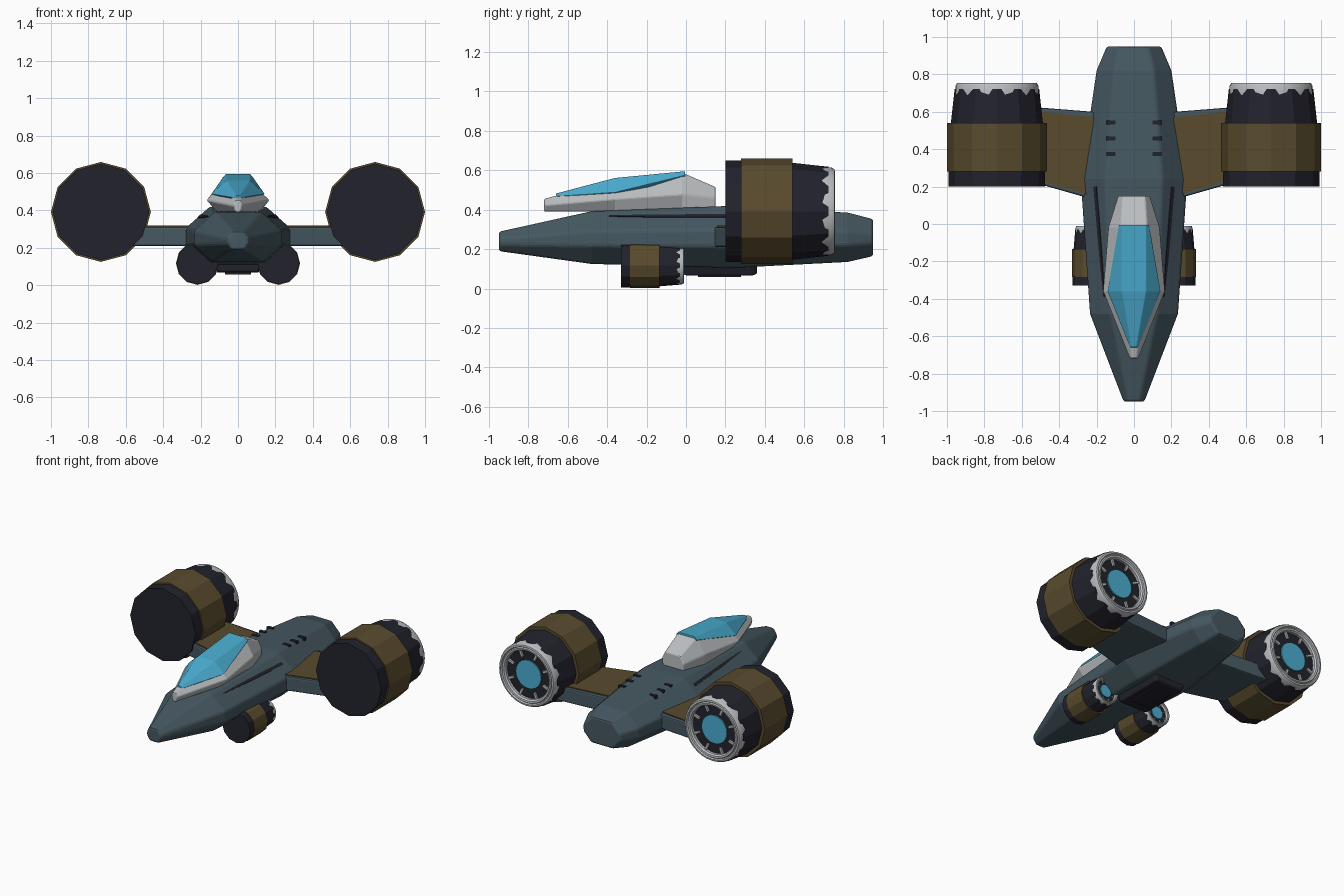
import bpy, bmesh, math

if "Cube" in bpy.data.objects:
    bpy.data.objects.remove(bpy.data.objects["Cube"])


def material(name, rgb):
    m = bpy.data.materials.new(name)
    m.diffuse_color = (*rgb, 1)
    m.use_nodes = True
    m.node_tree.nodes["Principled BSDF"].inputs["Base Color"].default_value = m.diffuse_color
    return m


SLATE = material("slate_paint", (0.061, 0.098, 0.12))
DARK = material("dark_metal", (0.016, 0.016, 0.026))
BROWN = material("bronze_brown", (0.10, 0.07, 0.027))
LIGHT = material("light_grey", (0.50, 0.52, 0.54))
BLUE = material("sky_blue_glass", (0.07, 0.42, 0.64))


def make(name, verts, faces, mat, bevel=0.0, smooth=False):
    bm = bmesh.new()
    vs = [bm.verts.new(v) for v in verts]
    for f in faces:
        bm.faces.new([vs[i] for i in f])
    bmesh.ops.recalc_face_normals(bm, faces=bm.faces)
    me = bpy.data.meshes.new(name)
    bm.to_mesh(me)
    bm.free()
    me.materials.append(mat)
    ob = bpy.data.objects.new(name, me)
    bpy.context.collection.objects.link(ob)
    if bevel:
        b = ob.modifiers.new("bevel", "BEVEL")
        b.width, b.segments, b.limit_method = bevel, 2, "ANGLE"
        b.angle_limit = math.radians(25)
    if smooth:
        bpy.context.view_layer.objects.active = ob
        ob.select_set(True)
        bpy.ops.object.shade_smooth_by_angle(angle=math.radians(35))
        ob.select_set(False)
    return ob


def bridge(rings, n, caps=True, loop=False):
    """Quads between consecutive rings of n vertices."""
    faces = []
    for r in range(rings if loop else rings - 1):
        a, b = r * n, ((r + 1) % rings) * n
        faces += [(a + i, a + (i + 1) % n, b + (i + 1) % n, b + i) for i in range(n)]
    if caps:
        faces += [tuple(range(n)), tuple(range((rings - 1) * n, rings * n))]
    return faces


def loft(name, sections, mat, bevel=0.0):
    """sections: (y, right half profile from top to bottom), mirrored in x."""
    verts = []
    for y, half in sections:
        verts += [(x, y, z) for x, z in half]
        verts += [(-x, y, z) for x, z in reversed(half)]
    return make(name, verts, bridge(len(sections), 2 * len(sections[0][1])), mat, bevel)


def prism(name, outline, z0, z1, mat, bevel=0.0):
    verts = [(x, y, z) for z in (z0, z1) for x, y in outline]
    return make(name, verts, bridge(2, len(outline)), mat, bevel)


# Fuselage: y, half width, bottom, top
HULL = [(-0.95, 0.055, 0.19, 0.288), (-0.48, 0.235, 0.125, 0.392),
        (0.24, 0.285, 0.105, 0.42), (0.82, 0.20, 0.135, 0.385),
        (0.95, 0.145, 0.165, 0.352)]


def octagon(w, b, t):
    h = t - b
    return [(w * 0.53, t), (w, b + h * 0.62), (w, b + h * 0.34), (w * 0.58, b)]


loft("fuselage", [(y, octagon(w, b, t)) for y, w, b, t in HULL], SLATE, 0.012)

# Canopy shell and glass
loft("canopy_shell", [
    (-0.72, [(0.014, 0.455), (0.022, 0.425), (0.012, 0.39)]),
    (-0.36, [(0.065, 0.55), (0.168, 0.455), (0.11, 0.39)]),
    (-0.02, [(0.07, 0.588), (0.138, 0.48), (0.13, 0.40)]),
    (0.15, [(0.06, 0.515), (0.085, 0.46), (0.08, 0.41)])], LIGHT, 0.008)
loft("canopy_glass", [
    (-0.66, [(0.012, 0.482), (0.022, 0.468), (0.012, 0.45)]),
    (-0.36, [(0.064, 0.561), (0.143, 0.488), (0.08, 0.46)]),
    (-0.005, [(0.065, 0.595), (0.082, 0.575), (0.06, 0.54)])], BLUE, 0.004)

# Belly hatch with raised panel
loft("belly_hatch", [
    (-0.02, [(0.13, 0.13), (0.10, 0.075)]),
    (0.0, [(0.13, 0.13), (0.11, 0.067)]),
    (0.34, [(0.13, 0.13), (0.11, 0.067)]),
    (0.36, [(0.13, 0.13), (0.10, 0.075)])], DARK, 0.006)
prism("belly_panel", [(-0.07, 0.06), (0.07, 0.06), (0.07, 0.28), (-0.07, 0.28)],
      0.058, 0.067, DARK)


def hull_point(y, z, out):
    """Point on the upper slanted side of the fuselage at y and z."""
    for (y0, *a), (y1, *b) in zip(HULL, HULL[1:]):
        if y0 <= y <= y1:
            f = (y - y0) / (y1 - y0)
            sec = octagon(*[p + (q - p) * f for p, q in zip(a, b)])
            (xa, za), (xb, zb) = sec[0], sec[1]
            k = (za - z) / (za - zb)
            return (xa + (xb - xa) * k + out * 0.65, y, z + out * 0.75)


# Side slots and roof vents
for side, tag in ((-1, "left"), (1, "right")):
    ring = []
    for y, h in ((-0.39, 0.002), (-0.2, 0.006), (0.0, 0.007), (0.2, 0.007)):
        for z, o in ((0.367 - h, 0.004), (0.367 + h, 0.004),
                     (0.367 + h, -0.004), (0.367 - h, -0.004)):
            px, py, pz = hull_point(y, z, o)
            ring.append((side * px, py, pz))
    make("side_slot_" + tag, ring, bridge(4, 4), DARK)
    for i, y in enumerate((0.375, 0.457, 0.543)):
        xs = sorted((side * 0.098, side * 0.148))
        top = 0.42 - (y - 0.24) * 0.06
        prism(f"roof_vent_{tag}_{i}", [(xs[0], y - 0.011), (xs[1], y - 0.011),
              (xs[1], y + 0.011), (xs[0], y + 0.011)], top - 0.02, top + 0.005, DARK)


def engine(tag, cx, cz, y0, sr, sy):
    """Engine pod scaled from the large one: radius by sr, length by sy."""
    def lathe(part, profile, n, mat, loop=False, smooth=False):
        verts = [(cx + r * sr * math.cos(math.tau * i / n), y0 + u * sy,
                  cz + r * sr * math.sin(math.tau * i / n))
                 for r, u in profile for i in range(n)]
        make(f"{part}_{tag}", verts, bridge(len(profile), n, not loop, loop), mat, 0, smooth)

    lathe("engine_body", [(0.258, 0), (0.258, 0.1), (0.246, 0.34), (0.226, 0.522)], 12, DARK)
    lathe("engine_band", [(0.24, 0.08), (0.267, 0.08), (0.267, 0.34), (0.235, 0.34)],
          12, BROWN, loop=True)
    lathe("nozzle_ring", [(0.17, 0.49), (0.222, 0.49), (0.222, 0.538), (0.214, 0.553),
                          (0.202, 0.555), (0.196, 0.546), (0.190, 0.553), (0.178, 0.551),
                          (0.17, 0.54)], 32, LIGHT, loop=True, smooth=True)
    lathe("nozzle_glow", [(0.1, 0.51), (0.1, 0.530)], 24, BLUE)
    # Short radial tabs around the glow
    verts, faces = [], []
    for k in range(8):
        a = math.tau * (k + 0.5) / 8
        c, s = math.cos(a), math.sin(a)
        base = len(verts)
        for u in (0.515, 0.535):
            for r, t in ((0.125, -0.008), (0.175, -0.008), (0.175, 0.008), (0.125, 0.008)):
                verts.append((cx + sr * (r * c - t * s), y0 + u * sy, cz + sr * (r * s + t * c)))
        faces += [tuple(base + i for i in f) for f in bridge(2, 4)]
    make(f"nozzle_tabs_{tag}", verts, faces, LIGHT)


# Wings, large engines and small lower engines on both sides
for side, tag in ((-1, "left"), (1, "right")):
    def flip(points):
        return [(side * x, y) for x, y in points]
    prism("wing_" + tag, flip([(0.18, 0.12), (0.60, 0.24), (0.60, 0.63), (0.18, 0.597)]),
          0.21, 0.312, SLATE, 0.01)
    prism("wing_top_panel_" + tag,
          flip([(0.18, 0.138), (0.60, 0.258), (0.60, 0.612), (0.18, 0.567)]),
          0.308, 0.319, BROWN)
    engine("main_" + tag, side * 0.733, 0.392, 0.20, 1.0, 1.0)
    engine("lower_" + tag, side * 0.217, 0.117, -0.33, 0.43, 0.575)
